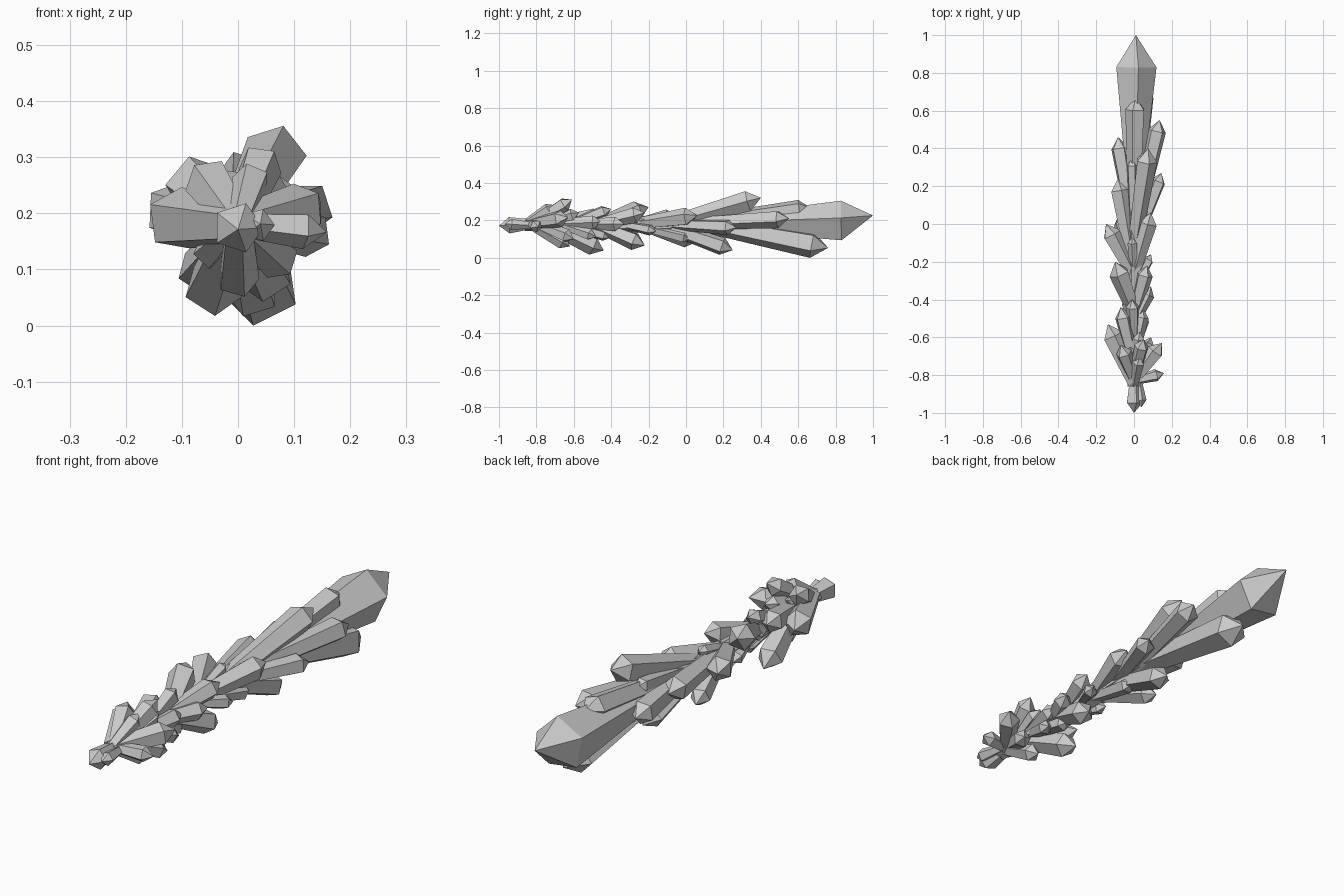
import bpy, bmesh, math
from mathutils import Vector

SIDES = 5


def crystal(name, base, tip, r, cap=1.2, taper=0.5, spin=0.0, lift=0.0):
    """Prism that widens toward its shoulder and closes in a pointed cap."""
    base, tip = Vector(base), Vector(tip)
    axis = tip - base
    rot = axis.to_track_quat('Z', 'Y')
    length = axis.length
    bm = bmesh.new()
    rings = []
    for h, rad in ((0, r * taper), (length - r * cap, r)):
        ring = []
        for i in range(SIDES):
            a = spin + 2 * math.pi * i / SIDES
            ring.append(bm.verts.new(base + rot @ Vector((rad * math.cos(a), rad * math.sin(a), h))))
        rings.append(ring)
    top = bm.verts.new(tip + Vector((0, 0, lift)))
    bm.faces.new(rings[0][::-1])
    for i in range(SIDES):
        j = (i + 1) % SIDES
        bm.faces.new((rings[0][i], rings[0][j], rings[1][j], rings[1][i]))
        bm.faces.new((rings[1][i], rings[1][j], top))
    me = bpy.data.meshes.new(name)
    bm.to_mesh(me)
    bm.free()
    ob = bpy.data.objects.new(name, me)
    bpy.context.collection.objects.link(ob)


# Large leading crystal and the backward pointing tail crystals
crystal("main_crystal", (0, 0.12, 0.19), (0.01, 1.0, 0.205), 0.113, cap=1.5, taper=0.3,
        spin=0.45, lift=0.03)
crystal("tail_crystal", (0.0, -0.80, 0.19), (0.0, -1.0, 0.18), 0.046)
crystal("tail_crystal_small", (0.02, -0.80, 0.18), (0.04, -0.97, 0.19), 0.03)

# Side crystals: base y on the spine, tip x, y, z, radius
front = [
    (0.0, 0.01, 0.67, 0.275, 0.054), (0.10, 0.045, 0.76, 0.062, 0.072),
    (-0.05, 0.135, 0.55, 0.22, 0.05), (-0.05, -0.085, 0.46, 0.19, 0.05),
    (-0.10, 0.075, 0.40, 0.33, 0.058),
]
middle = [
    (-0.15, 0.03, 0.25, 0.05, 0.050), (-0.12, 0.145, 0.27, 0.17, 0.042),
    (-0.26, -0.08, 0.05, 0.09, 0.042), (-0.10, -0.01, 0.35, 0.26, 0.032),
    (-0.28, -0.148, 0.00, 0.22, 0.053), (-0.26, -0.085, 0.24, 0.21, 0.052),
    (-0.26, 0.09, 0.06, 0.235, 0.05), (-0.30, -0.01, -0.07, 0.25, 0.026),
    (-0.46, -0.10, -0.20, 0.28, 0.056), (-0.35, 0.09, -0.16, 0.15, 0.03),
    (-0.50, 0.06, -0.22, 0.075, 0.05), (-0.48, 0.07, -0.22, 0.25, 0.044),
    (-0.52, 0.09, -0.33, 0.19, 0.04), (-0.45, -0.05, -0.24, 0.15, 0.03),
    (-0.30, 0.03, 0.03, 0.11, 0.034),
]
rear = [
    (-0.54, -0.05, -0.39, 0.20, 0.026), (-0.62, -0.01, -0.40, 0.27, 0.036),
    (-0.75, -0.055, -0.44, 0.048, 0.053), (-0.74, -0.07, -0.44, 0.24, 0.047),
    (-0.70, 0.05, -0.45, 0.20, 0.038), (-0.84, -0.138, -0.53, 0.20, 0.058),
    (-0.77, 0.03, -0.57, 0.25, 0.034), (-0.80, 0.09, -0.60, 0.11, 0.038),
    (-0.83, 0.148, -0.63, 0.225, 0.047), (-0.82, 0.05, -0.61, 0.32, 0.040),
    (-0.83, 0.158, -0.79, 0.175, 0.034), (-0.83, -0.07, -0.64, 0.29, 0.044),
    (-0.84, 0.00, -0.62, 0.07, 0.038), (-0.75, -0.02, -0.65, 0.25, 0.022),
    (-0.68, 0.06, -0.48, 0.12, 0.032), (-0.86, 0.03, -0.70, 0.29, 0.034),
    (-0.68, 0.02, -0.40, 0.12, 0.032), (-0.80, -0.06, -0.60, 0.13, 0.032),
]
for group, rows in (("front", front), ("middle", middle), ("rear", rear)):
    for n, (by, x, y, z, r) in enumerate(rows):
        crystal(f"{group}_crystal_{n + 1}", (0, by, 0.19), (x, y, z), r, taper=0.65, spin=n * 1.1)

# Core where the crystals grow together
crystal("core", (0, -0.86, 0.185), (0.0, 0.3, 0.195), 0.05, taper=0.7)

# Rest the lowest shoulder on the ground
objs = list(bpy.context.collection.objects)
low = min(v.co.z for o in objs for v in o.data.vertices)
for o in objs:
    o.location.z -= low
